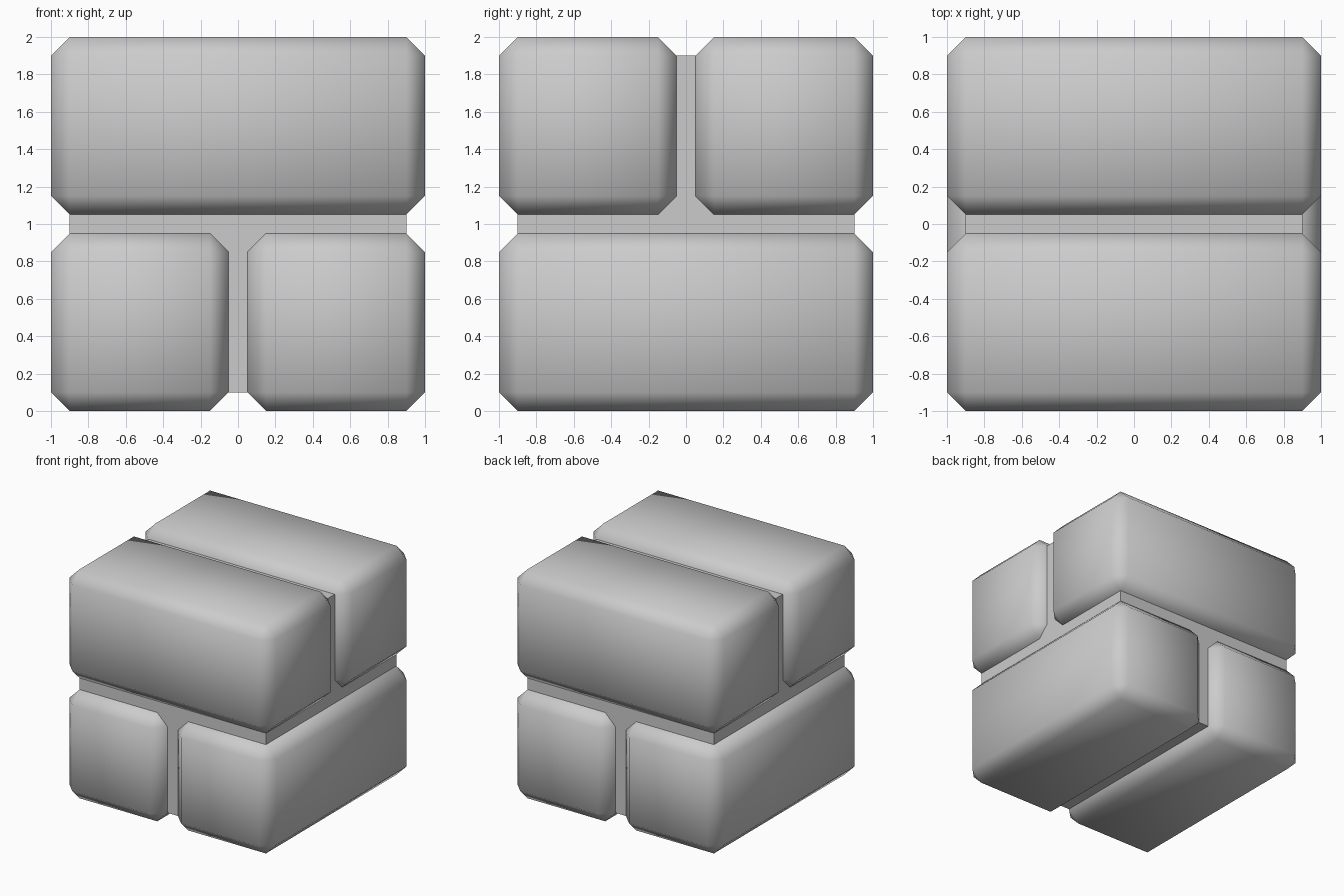
import bpy, bmesh
from mathutils import Vector

if "Cube" in bpy.data.objects:
    bpy.data.objects.remove(bpy.data.objects["Cube"])


def box(name, lo, hi, chamfer=0.0):
    lo, hi = Vector(lo), Vector(hi)
    size, mid = hi - lo, (lo + hi) / 2
    bm = bmesh.new()
    bmesh.ops.create_cube(bm, size=1)
    bmesh.ops.scale(bm, vec=size, verts=bm.verts)
    if chamfer:
        bmesh.ops.bevel(bm, geom=bm.edges[:], offset=chamfer, offset_type='OFFSET',
                        segments=1, profile=0.5, affect='EDGES')
        for f in bm.faces:
            f.smooth = True
    mesh = bpy.data.meshes.new(name)
    bm.to_mesh(mesh)
    bm.free()
    obj = bpy.data.objects.new(name, mesh)
    obj.location = mid
    bpy.context.collection.objects.link(obj)
    return obj


# The chamfer width is measured along the faces
C = 0.1

# Inner core showing through the gaps
box("core", (-0.9, -0.9, 0.1), (0.9, 0.9, 1.9))

# Lower pair runs front to back, upper pair runs side to side
for side, (a, b) in {"negative": (-1, -0.05), "positive": (0.05, 1)}.items():
    box(f"lower_block_{side}", (a, -1, 0), (b, 1, 0.95), C)
    box(f"upper_block_{side}", (-1, a, 1.05), (1, b, 2), C)
